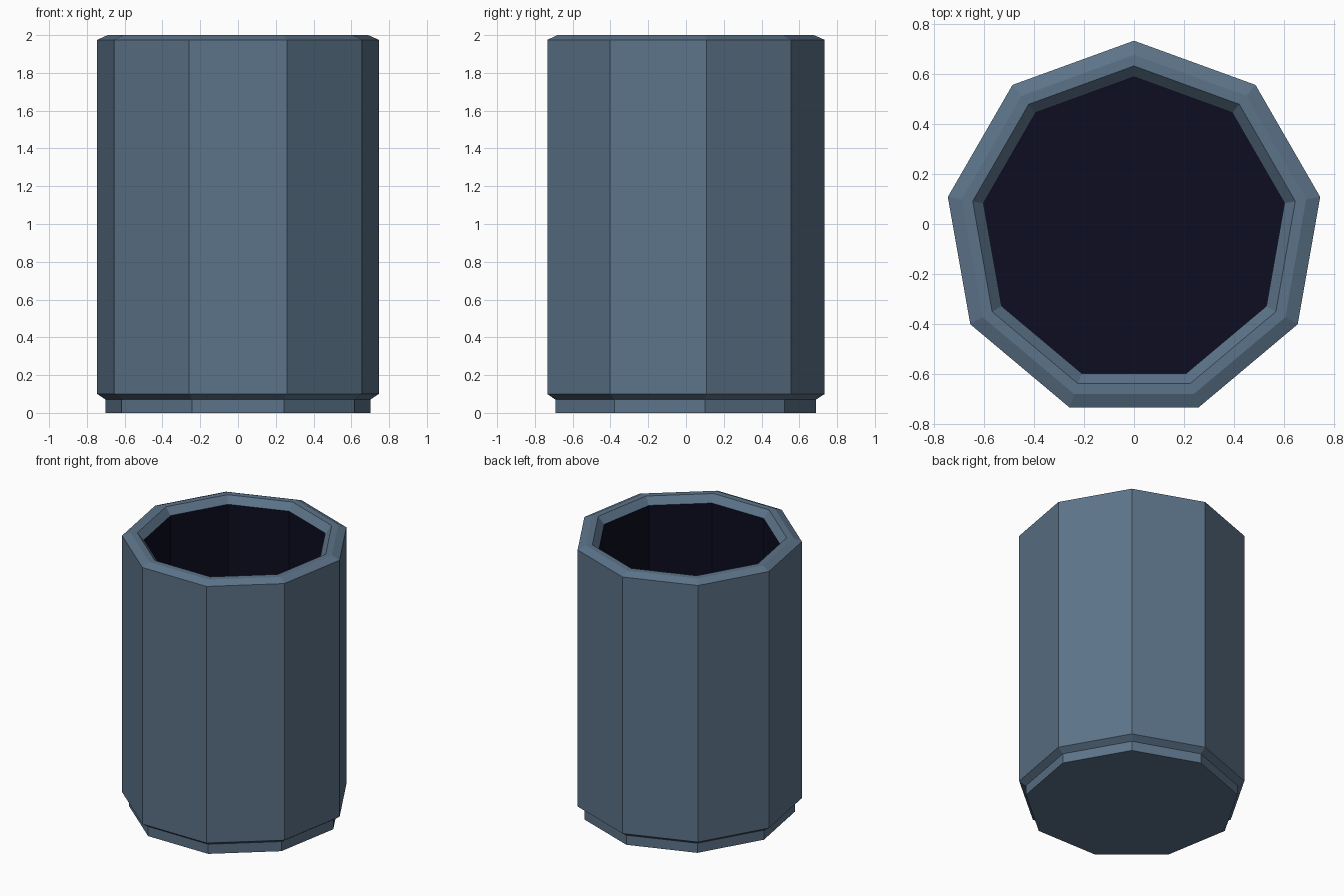
import bpy, bmesh, math

if "Cube" in bpy.data.objects:
    bpy.data.objects.remove(bpy.data.objects["Cube"])

SIDES = 9
CY = -0.023  # nonagon centre, so the bounding box is centred


def material(name, rgb):
    m = bpy.data.materials.new(name)
    m.diffuse_color = (*rgb, 1)
    m.use_nodes = True
    m.node_tree.nodes["Principled BSDF"].inputs["Base Color"].default_value = m.diffuse_color
    return m


def lathe(name, profile, mats, cap_start=False, cap_end=False, rule=None):
    """Nine-sided revolve of (radius, z) points."""
    bm = bmesh.new()
    rings = []
    for r, z in profile:
        ring = []
        for i in range(SIDES):
            a = math.pi / 2 + i * 2 * math.pi / SIDES
            ring.append(bm.verts.new((r * math.cos(a), CY + r * math.sin(a), z)))
        rings.append(ring)
    for k in range(len(rings) - 1):
        for i in range(SIDES):
            j = (i + 1) % SIDES
            f = bm.faces.new((rings[k][i], rings[k][j], rings[k + 1][j], rings[k + 1][i]))
            f.material_index = rule(k) if rule else 0
    if cap_start:
        bm.faces.new(rings[0][::-1])
    if cap_end:
        f = bm.faces.new(rings[-1])
        f.material_index = rule(len(rings)) if rule else 0
    me = bpy.data.meshes.new(name)
    bm.to_mesh(me)
    bm.free()
    ob = bpy.data.objects.new(name, me)
    for m in mats:
        me.materials.append(m)
    bpy.context.collection.objects.link(ob)
    return ob


slate = material("slate blue", (0.107, 0.172, 0.250))
dark = material("dark navy", (0.004, 0.004, 0.015))

# Foot, body, bevelled rim and dark hollow in one profile
profile = [
    (0.711, 0.0), (0.711, 0.07), (0.757, 0.10),   # foot and lower bevel
    (0.757, 1.975), (0.700, 2.0),                 # wall and upper bevel
    (0.656, 2.0), (0.612, 1.95),                  # flat rim and inner lip
    (0.612, 0.10),                                # inner wall
]
lathe("hollow_cup", profile, [slate, dark], cap_start=True, cap_end=True,
      rule=lambda k: 1 if k >= 6 else 0)
